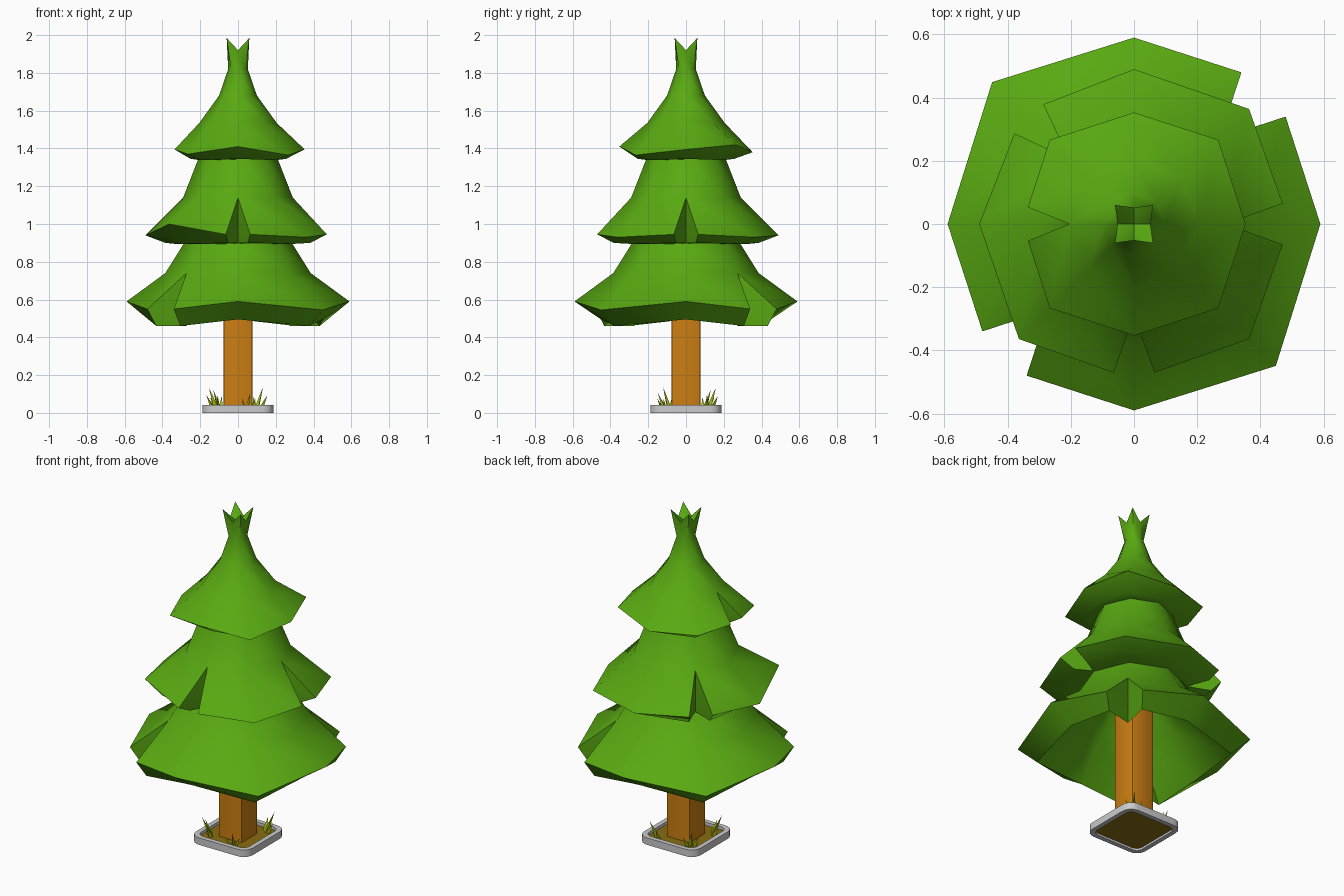
import bpy, bmesh, math
from mathutils import Vector

if "Cube" in bpy.data.objects:
    bpy.data.objects.remove(bpy.data.objects["Cube"])


def material(name, rgb):
    m = bpy.data.materials.new(name)
    m.diffuse_color = (*rgb, 1)
    m.use_nodes = True
    m.node_tree.nodes["Principled BSDF"].inputs["Base Color"].default_value = m.diffuse_color
    return m


green = material("needles", (0.10, 0.40, 0.006))
orange = material("bark", (0.60, 0.21, 0.006))
olive = material("soil", (0.25, 0.15, 0.006))
lime = material("grass", (0.42, 0.55, 0.004))


def finish(bm, name, mat=None, angle=None):
    bmesh.ops.remove_doubles(bm, verts=bm.verts, dist=0.0005)
    bmesh.ops.recalc_face_normals(bm, faces=bm.faces)
    me = bpy.data.meshes.new(name)
    bm.to_mesh(me)
    bm.free()
    ob = bpy.data.objects.new(name, me)
    bpy.context.collection.objects.link(ob)
    if mat:
        me.materials.append(mat)
    if angle:
        bpy.ops.object.select_all(action='DESELECT')
        bpy.context.view_layer.objects.active = ob
        ob.select_set(True)
        bpy.ops.object.shade_smooth_by_angle(angle=math.radians(angle))
    return ob


def polar(r, a, z):
    return Vector((r * math.cos(a), r * math.sin(a), z))


def tier(name, upper, rim, rim_z, under, inner, notches, width, notch_r, tip=None):
    """Eight-sided skirt; rows are (r, z) or (r_side, z_side, r_corner, z_corner)."""
    def at(row, i):
        return row[2:] if i % 2 and len(row) > 2 else row[:2]

    cols = []
    for i in range(8):
        a = i * math.pi / 4
        top = [polar(at(u, i)[0], a, at(u, i)[1]) for u in upper]
        ur, uz = at(under, i)
        tail = [polar(r, a, z) for r, z in inner]
        if i not in notches:
            cols.append(top + [polar(rim[i % 2], a, rim_z[i]), polar(ur, a, uz)] + tail)
            continue
        # V-shaped slit: left lip, valley, right lip
        d = math.radians(width)
        floor = polar(upper[-1][0], a, uz)
        for s in (-1, 0, 1):
            if s:
                mid = [polar(notch_r, a + s * d, rim_z[i]), polar(ur, a + s * d, uz)]
            else:
                mid = [top[-1].lerp(floor, 0.6), floor]
            cols.append(top + mid + tail)
    bm = bmesh.new()
    grid = [[bm.verts.new(p) for p in c] for c in cols]
    n = len(grid)
    for j in range(n):
        p, q = grid[j], grid[(j + 1) % n]
        for k in range(len(p) - 1):
            bm.faces.new((p[k], p[k + 1], q[k + 1], q[k]))
        if tip is not None:
            bm.faces.new((p[0], q[0], bm.verts.new((0, 0, tip))))
    bm.faces.new([c[-1] for c in grid])
    if tip is None:
        bm.faces.new([c[0] for c in reversed(grid)])
    bmesh.ops.dissolve_degenerate(bm, edges=bm.edges, dist=0.0005)
    return finish(bm, name, green, 50)


# Foliage tiers
tier("lower_foliage", [(0.285, 0.90), (0.385, 0.74)], (0.59, 0.635),
     [0.59, 0.55, 0.59, 0.545, 0.59, 0.55, 0.59, 0.545],
     (0.45, 0.495, 0.53, 0.46), [(0.27, 0.73), (0.16, 0.86)], (1, 5), 9.7, 0.588)
tier("middle_foliage", [(0.21, 1.345), (0.29, 1.14)], (0.49, 0.515),
     [0.945, 0.93, 0.94, 0.95, 0.94, 1.0, 0.945, 0.93],
     (0.385, 0.90, 0.42, 0.895), [(0.24, 0.895)], (0, 3, 6), 7.8, 0.475)
tier("upper_foliage",
     [(0.052, 1.92, 0.085, 1.985), (0.052, 1.82), (0.10, 1.68), (0.205, 1.535)],
     (0.353, 0.377), [1.395, 1.42, 1.38, 1.39, 1.395, 1.37, 1.41, 1.365],
     (0.255, 1.345, 0.285, 1.338), [(0.18, 1.342)], (4,), 9, 0.34, tip=1.90)


def box(name, half, z0, z1, mat, radius, segs):
    """Square post with rounded vertical edges."""
    bm = bmesh.new()
    bmesh.ops.create_cube(bm, size=1)
    for v in bm.verts:
        v.co = (v.co.x * 2 * half, v.co.y * 2 * half, z0 if v.co.z < 0 else z1)
    edges = [e for e in bm.edges if abs(e.verts[0].co.z - e.verts[1].co.z) > 1e-4]
    bmesh.ops.bevel(bm, geom=edges, offset=radius, segments=segs, profile=0.5, affect='EDGES')
    return finish(bm, name, mat, 40)


# Trunk and soil
box("trunk", 0.077, 0.02, 0.9, orange, 0.012, 2)
box("soil", 0.165, 0.012, 0.024, olive, 0.045, 4)


# Curb frame: rounded square loops joined into a ring
def rounded_loop(bm, half, radius, z):
    c = half - radius
    pts = []
    for q in range(4):
        m = q * math.pi / 2 + math.pi / 4
        cx, cy = c * round(math.cos(m) * 1.4142), c * round(math.sin(m) * 1.4142)
        for k in range(6):
            a = q * math.pi / 2 + k * math.pi / 10
            pts.append(bm.verts.new((cx + radius * math.cos(a), cy + radius * math.sin(a), z)))
    return pts


bm = bmesh.new()
loops = [rounded_loop(bm, *s) for s in
         ((0.188, 0.06, 0), (0.188, 0.06, 0.042), (0.160, 0.04, 0.042), (0.160, 0.04, 0))]
for i in range(4):
    A, B = loops[i], loops[(i + 1) % 4]
    for j in range(len(A)):
        k = (j + 1) % len(A)
        bm.faces.new((A[j], A[k], B[k], B[j]))
finish(bm, "curb", None, 40)

# Grass tufts: (x, y, size) with three leaning blades each
bm = bmesh.new()
for x, y, s in ((-0.115, -0.09, 1.0), (0.10, 0.12, 1.0), (0.05, -0.115, 0.75), (-0.10, 0.10, 0.9)):
    out = math.atan2(y, x)
    for turn, h, lean in ((0, 0.115, 0.05), (0.9, 0.07, 0.035), (-0.9, 0.075, 0.04)):
        root = Vector((x, y, 0.02)) + polar(0.02 * abs(turn), out + turn * 1.5, 0)
        tip = root + polar(lean * s, out + turn, h * s)
        base = [root + polar(0.016 * s, out + turn + k * 2 * math.pi / 3, 0) for k in range(3)]
        vs = [bm.verts.new(p) for p in base + [tip]]
        for f in ((0, 1, 3), (1, 2, 3), (2, 0, 3), (2, 1, 0)):
            bm.faces.new([vs[i] for i in f])
finish(bm, "grass", lime)
